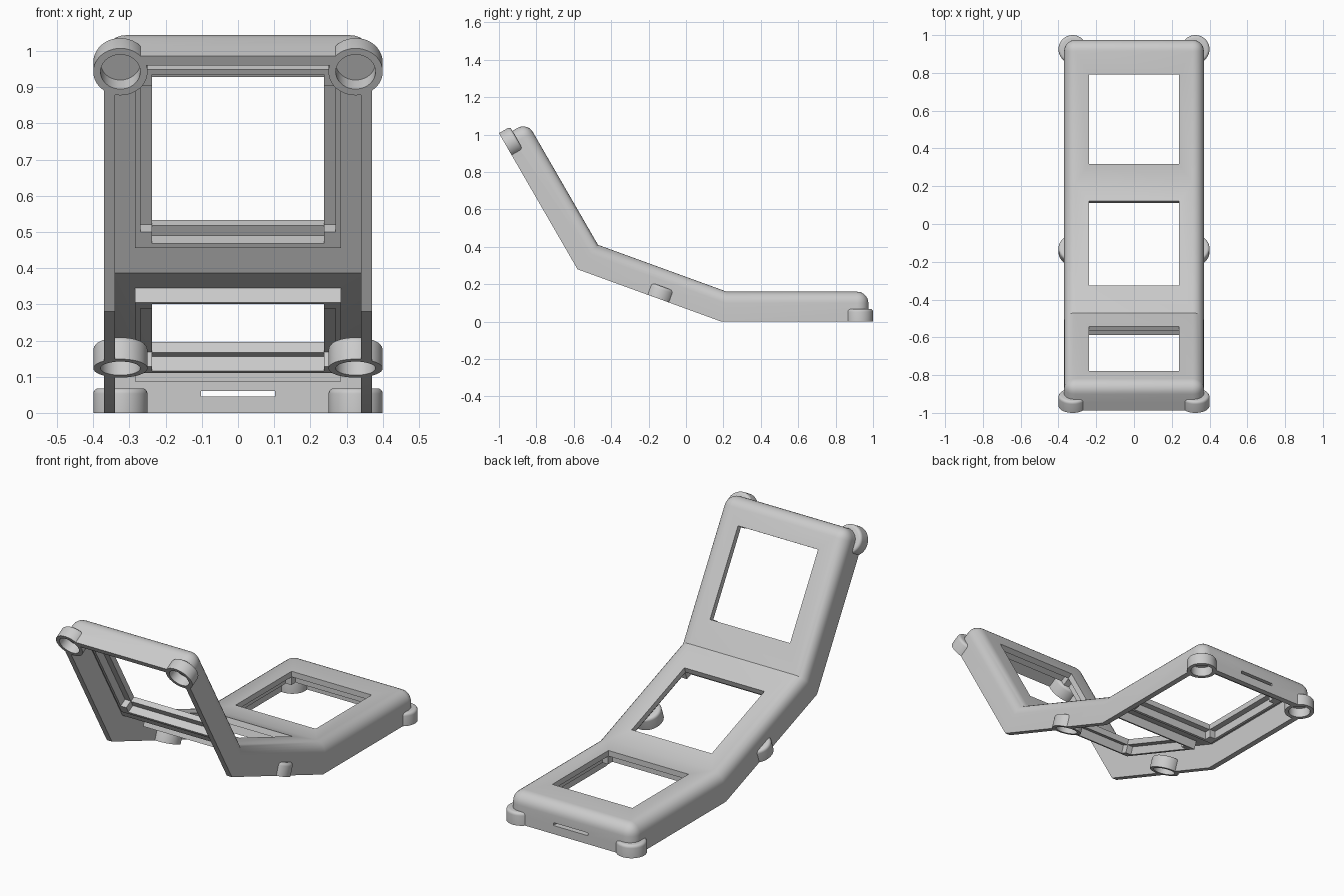
import bpy, bmesh, math
from mathutils import Matrix, Vector

if "Cube" in bpy.data.objects:
    bpy.data.objects.remove(bpy.data.objects["Cube"], do_unlink=True)

grey = bpy.data.materials.new("light_grey")
grey.use_nodes = True
GREY = (0.6, 0.6, 0.6, 1)
grey.diffuse_color = GREY
grey.node_tree.nodes["Principled BSDF"].inputs["Base Color"].default_value = GREY

# Local frame of each panel: origin at the underside of a bend, z away from the underside
def frame_at(y, z, angle):
    return Matrix.Translation((0, y, z)) @ Matrix.Rotation(math.radians(angle), 4, 'X')

LOWER = frame_at(0.19, 0, 0)
MIDDLE = frame_at(0.19, 0, -20)
UPPER = frame_at(-0.58, 0.28, -60)
END_LOW, END_UP = 0.785, -0.815
THICK, CEILING, WALL = 0.16, 0.13, 0.03
HALF_WIDTH = 0.37

def add_object(name, bm, smooth=True):
    bmesh.ops.recalc_face_normals(bm, faces=bm.faces[:])
    mesh = bpy.data.meshes.new(name)
    bm.to_mesh(mesh)
    bm.free()
    mesh.materials.append(grey)
    ob = bpy.data.objects.new(name, mesh)
    bpy.context.collection.objects.link(ob)
    if smooth:
        smooth_object(ob)
    return ob

def smooth_object(ob):
    bpy.ops.object.select_all(action='DESELECT')
    ob.select_set(True)
    bpy.context.view_layer.objects.active = ob
    bpy.ops.object.shade_smooth_by_angle(angle=math.radians(32))

def add_box(bm, matrix, center, size):
    bmesh.ops.create_cube(bm, size=1, matrix=matrix @ Matrix.Translation(center)
                          @ Matrix.Diagonal((*size, 1)))

# Points of the bent side profile at a given height above the underside
def level(h, inset):
    t1, t2 = math.tan(math.radians(10)), math.tan(math.radians(20))
    return [LOWER @ Vector((0, END_LOW - inset, h)), LOWER @ Vector((0, h * t1, h)),
            UPPER @ Vector((0, -h * t2, h)), UPPER @ Vector((0, END_UP + inset, h))]

def bent_block(low, high, inset):
    bm = bmesh.new()
    half = HALF_WIDTH - inset
    rings = []
    for x in (-half, half):
        offset = Vector((x, 0, 0))
        rings.append([[bm.verts.new(p + offset) for p in level(h, inset)]
                      for h in (low, high)])
    for bottom, top in rings:
        for i in range(3):
            bm.faces.new((bottom[i], bottom[i + 1], top[i + 1], top[i]))
    (b0, t0), (b1, t1) = rings
    for p, q in ((b0, b1), (t0, t1)):
        for i in range(3):
            bm.faces.new((p[i], p[i + 1], q[i + 1], q[i]))
    for i in (0, 3):
        bm.faces.new((b0[i], b1[i], t1[i], t0[i]))
    bmesh.ops.recalc_face_normals(bm, faces=bm.faces[:])
    return bm, rings

# Outer body with rounded top rim and corners
bm, ((b0, t0), (b1, t1)) = bent_block(0, THICK, 0)
pairs = [(t[i], t[i + 1]) for t in (t0, t1) for i in range(3)]
pairs += [(t0[i], t1[i]) for i in (0, 3)]
pairs += [(b[i], t[i]) for b, t in ((b0, t0), (b1, t1)) for i in (0, 3)]
bmesh.ops.bevel(bm, geom=[bm.edges.get(p) for p in pairs], offset=0.06, segments=7,
                profile=0.5, affect='EDGES', clamp_overlap=True)
body = add_object("shell_body", bm, smooth=False)

def cut(bm):
    cutter = add_object("cutter", bm, smooth=False)
    cutter.hide_render = True
    mod = body.modifiers.new("cut", 'BOOLEAN')
    mod.operation, mod.solver, mod.object = 'DIFFERENCE', 'EXACT', cutter
    bpy.context.view_layer.objects.active = body
    bpy.ops.object.modifier_apply(modifier=mod.name)
    bpy.data.objects.remove(cutter, do_unlink=True)

# Open underside
cut(bent_block(-0.05, CEILING, WALL)[0])

# Square windows, one per panel, and the slot in the end wall
WINDOWS = (("lower", LOWER, 0.365), ("middle", MIDDLE, -0.369), ("upper", UPPER, -0.437))
WINDOW, OUTER, INNER, DEEP = 0.237, 0.285, 0.27, 0.043
bm = bmesh.new()
for _, m, y in WINDOWS:
    add_box(bm, m, (0, y, 0.15), (2 * WINDOW, 2 * WINDOW, 0.1))
add_box(bm, LOWER, (0, END_LOW, 0.053), (0.205, 0.1, 0.015))
cut(bm)

# Raised frames around the windows on the underside
for name, m, y in WINDOWS:
    bm = bmesh.new()
    mid, rim = (OUTER + INNER) / 2, OUTER - INNER
    z = CEILING - DEEP / 2
    for s in (-1, 1):
        add_box(bm, m, (s * mid, y, z), (rim, 2 * INNER, DEEP))
        add_box(bm, m, (0, y + s * mid, z), (2 * OUTER, rim, DEEP))
        for e in (-1, 1):
            add_box(bm, m, (s * (WINDOW + INNER) / 2, y + e * (INNER - 0.018), z),
                    (INNER - WINDOW, 0.036, DEEP))
    add_object(name + "_window_frame", bm, smooth=False)

# Round cups at the corners and the middle of the sides
CUP_R, HOLE_R, CUP_H, HOLE_H, SOFT = 0.075, 0.055, 0.068, 0.05, 0.015
CUPS = (("lower", LOWER, 0.735), ("middle", MIDDLE, -0.36), ("upper", UPPER, -0.765))
holes = bmesh.new()
for name, m, y in CUPS:
    for side, x in (("right", -0.325), ("left", 0.325)):
        place = m @ Matrix.Translation((x, y, 0))
        bm = bmesh.new()
        profile = [(0, HOLE_H), (HOLE_R, HOLE_H), (HOLE_R, 0), (CUP_R, 0)]
        for k in range(5):
            a = k * math.pi / 8
            profile.append((CUP_R - SOFT + SOFT * math.cos(a),
                            CUP_H - SOFT + SOFT * math.sin(a)))
        profile.append((0, CUP_H))
        verts = [bm.verts.new((r, 0, h)) for r, h in profile]
        edges = [bm.edges.new(p) for p in zip(verts, verts[1:])]
        bmesh.ops.spin(bm, geom=verts + edges, cent=(0, 0, 0), axis=(0, 0, 1),
                       angle=math.tau, steps=40)
        bmesh.ops.remove_doubles(bm, verts=bm.verts[:], dist=0.0001)
        bm.transform(place)
        add_object(name + "_" + side + "_cup", bm)
        bmesh.ops.create_cone(holes, cap_ends=True, segments=40, radius1=HOLE_R,
                              radius2=HOLE_R, depth=2 * HOLE_H, matrix=place)
cut(holes)
smooth_object(body)
